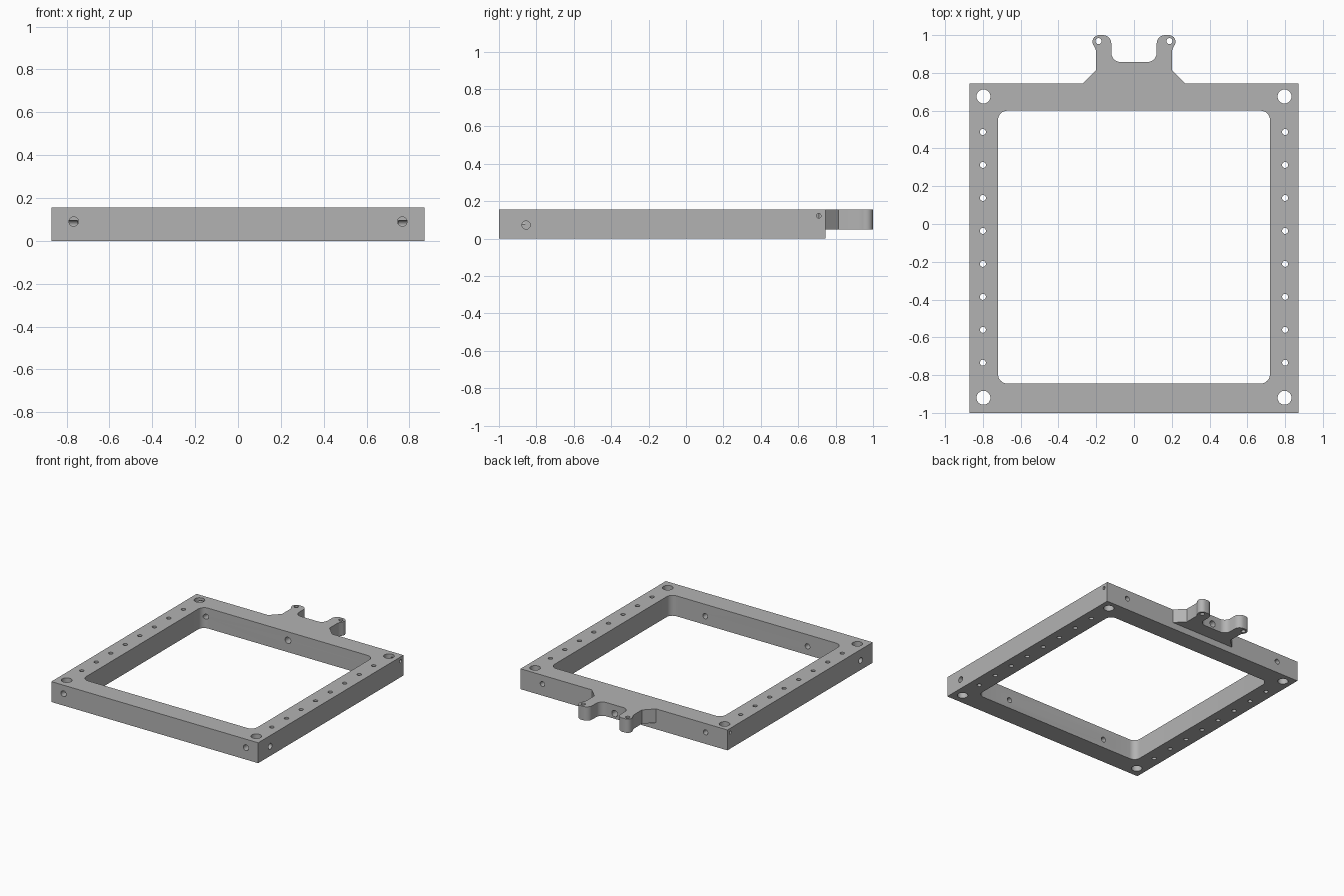
import bpy, bmesh
from math import cos, sin, pi, radians
from mathutils import Matrix, Vector

cube = bpy.data.objects.get("Cube")
if cube:
    bpy.data.objects.remove(cube, do_unlink=True)

TOP = 0.155
grey = bpy.data.materials.new("plain grey")
grey.use_nodes = True
grey.diffuse_color = (0.45, 0.45, 0.45, 1)
grey.node_tree.nodes["Principled BSDF"].inputs["Base Color"].default_value = (0.45, 0.45, 0.45, 1)


def arc(cx, cy, r, start, end, steps=8):
    angles = [radians(start + (end - start) * i / steps) for i in range(steps + 1)]
    return [(cx + r * cos(a), cy + r * sin(a)) for a in angles]


def add_object(name, bm):
    bmesh.ops.recalc_face_normals(bm, faces=bm.faces)
    mesh = bpy.data.meshes.new(name)
    bm.to_mesh(mesh)
    bm.free()
    mesh.materials.append(grey)
    obj = bpy.data.objects.new(name, mesh)
    bpy.context.collection.objects.link(obj)
    return obj


def prism(name, outline, z0, z1):
    bm = bmesh.new()
    face = bm.faces.new([bm.verts.new((x, y, z0)) for x, y in outline])
    result = bmesh.ops.extrude_face_region(bm, geom=[face])
    verts = [v for v in result["geom"] if isinstance(v, bmesh.types.BMVert)]
    bmesh.ops.translate(bm, verts=verts, vec=(0, 0, z1 - z0))
    return add_object(name, bm)


def drill(bm, start, end, r):
    a, b = Vector(start), Vector(end)
    turn = (b - a).to_track_quat("Z", "Y").to_matrix().to_4x4()
    bmesh.ops.create_cone(bm, cap_ends=True, segments=24, radius1=r, radius2=r,
                          depth=(b - a).length,
                          matrix=Matrix.Translation((a + b) / 2) @ turn)


def boolean(target, tool, operation):
    mod = target.modifiers.new(operation.lower(), "BOOLEAN")
    mod.operation = operation
    mod.solver = "EXACT"
    mod.use_self = True
    mod.object = tool
    tool.hide_render = True
    bpy.context.view_layer.update()
    graph = bpy.context.evaluated_depsgraph_get()
    mesh = bpy.data.meshes.new_from_object(target.evaluated_get(graph))
    target.modifiers.clear()
    target.data = mesh
    bpy.data.objects.remove(tool, do_unlink=True)


# Square frame
frame = prism("frame", [(-0.87, -1), (0.87, -1), (0.87, 0.745), (-0.87, 0.745)], 0, TOP)

# Rounded opening
opening = (arc(0.67, 0.55, 0.05, 0, 90) + arc(-0.67, 0.55, 0.05, 90, 180)
           + arc(-0.67, -0.795, 0.05, 180, 270) + arc(0.67, -0.795, 0.05, 270, 360))
boolean(frame, prism("opening_cutter", opening, -0.1, 0.3), "DIFFERENCE")

# Rear bracket with two rounded ears
half = [(0.27, 0.68), (0.27, 0.745), (0.2, 0.815), (0.2, 0.91), (0.204, 0.927)]
half += arc(0.185, 0.965, 0.035, -35, 90)
half += arc(0.165, 0.955, 0.045, 90, 180)
half += arc(0.07, 0.907, 0.05, 0, -90)
bracket = prism("bracket", half + [(-x, y) for x, y in reversed(half)], 0.05, TOP)
boolean(frame, bracket, "UNION")

# Vertical holes: corners, side rows and ears
bm = bmesh.new()
for s in (-1, 1):
    for y in (-0.92, 0.675):
        drill(bm, (s * 0.797, y, -0.1), (s * 0.797, y, 0.3), 0.037)
    for i in range(8):
        y = 0.487 - 0.1745 * i
        drill(bm, (s * 0.8, y, -0.1), (s * 0.8, y, 0.3), 0.016)
    drill(bm, (s * 0.188, 0.968, -0.1), (s * 0.188, 0.968, 0.3), 0.016)
boolean(frame, add_object("vertical_hole_cutter", bm), "DIFFERENCE")

# Horizontal holes: front, sides, inner front wall, back and bracket centre
bm = bmesh.new()
for s in (-1, 1):
    drill(bm, (s * 0.767, -1.1, 0.09), (s * 0.767, -0.86, 0.09), 0.022)
    drill(bm, (s * 1.0, -0.855, 0.073), (s * 0.75, -0.855, 0.073), 0.022)
    drill(bm, (s * 1.0, 0.71, 0.122), (s * 0.79, 0.71, 0.122), 0.012)
    drill(bm, (s * 0.43, -0.93, 0.065), (s * 0.43, -0.75, 0.065), 0.02)
    drill(bm, (s * 0.686, 0.5, 0.088), (s * 0.686, 0.85, 0.088), 0.019)
drill(bm, (0, 0.5, 0.09), (0, 0.95, 0.09), 0.024)
boolean(frame, add_object("horizontal_hole_cutter", bm), "DIFFERENCE")

# Smooth the curved walls, keep the edges sharp
bpy.ops.object.select_all(action="DESELECT")
frame.select_set(True)
bpy.context.view_layer.objects.active = frame
bpy.ops.object.shade_smooth_by_angle(angle=radians(30))
